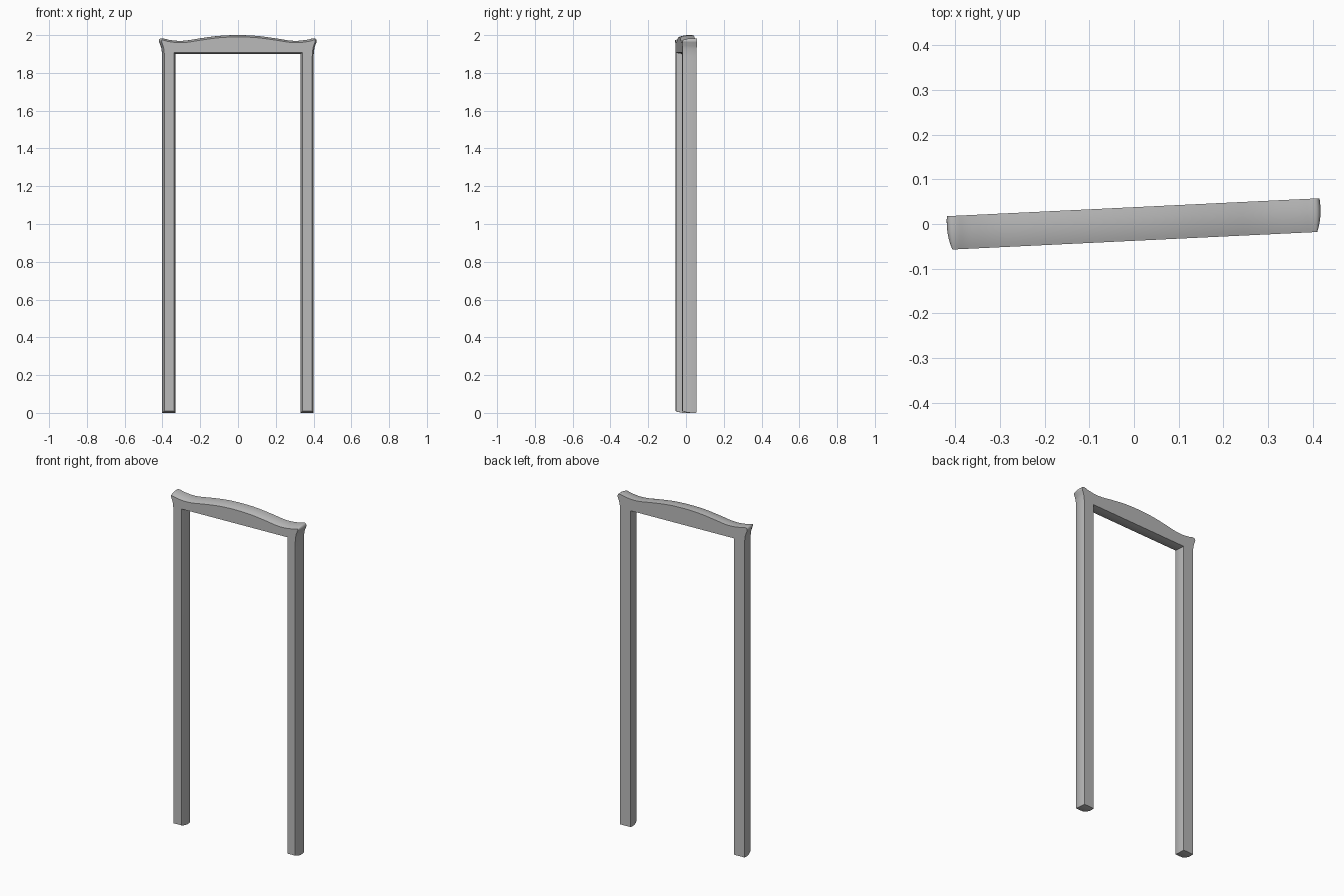
import bpy
import bmesh
from mathutils import Vector, Matrix

old = bpy.data.objects.get("Cube")
if old:
    bpy.data.objects.remove(old, do_unlink=True)

DEPTH = 0.075
TURN = 0.048
SLICES = 10


def material(name, colour):
    mat = bpy.data.materials.new(name)
    mat.use_nodes = True
    mat.diffuse_color = colour
    mat.node_tree.nodes["Principled BSDF"].inputs["Base Color"].default_value = colour
    return mat


def smooth_path(points, steps):
    """Catmull-Rom curve through the points."""
    pts = [Vector(p) for p in points]
    pts = [2 * pts[0] - pts[1]] + pts + [2 * pts[-1] - pts[-2]]
    out = []
    for a, b, c, d in zip(pts, pts[1:], pts[2:], pts[3:]):
        for i in range(steps):
            t = i / steps
            out.append(0.5 * (2 * b + (c - a) * t + (2 * a - 5 * b + 4 * c - d) * t ** 2
                              + (3 * b - a - 3 * c + d) * t ** 3))
    return out + [pts[-2]]


def offset(loop, amount):
    """Move a counter-clockwise outline outward with mitred corners."""
    out = []
    for i, p in enumerate(loop):
        d0 = (p - loop[i - 1]).normalized()
        d1 = (loop[(i + 1) % len(loop)] - p).normalized()
        n0, n1 = Vector((d0.y, -d0.x)), Vector((d1.y, -d1.x))
        out.append(p + (n0 + n1) * amount / (1 + n0.dot(n1)))
    return out


# Right half of the crest: leg shoulder, flared ear, dip, central arch
crest = [(0.4, 1.86), (0.401, 1.9), (0.405, 1.932), (0.412, 1.953), (0.417, 1.968),
         (0.412, 1.98), (0.398, 1.982), (0.37, 1.975), (0.32, 1.969), (0.27, 1.971),
         (0.2, 1.982), (0.1, 1.995)]
crest = crest + [(0, 1.999)] + [(-x, z) for x, z in reversed(crest)]

# Outline: crest, then down, around and between the two legs
inside = [(-0.4, 0.001), (-0.332, 0.001), (-0.332, 1.9),
          (0.332, 1.9), (0.332, 0.001), (0.4, 0.001)]
outline = smooth_path(crest, 5) + [Vector(p) for p in inside]

# Stack outlines through the depth to give the edges a gentle convex curve
bm = bmesh.new()
rings = []
for s in range(SLICES + 1):
    t = s / SLICES
    bulge = 0.001 - 0.0098 * (1 - t / 0.7) ** 2 if t < 0.7 else 0.001 - 0.001 * ((t - 0.7) / 0.3) ** 2
    rings.append([bm.verts.new((p.x, (t - 0.5) * DEPTH, p.y)) for p in offset(outline, bulge)])
for r0, r1 in zip(rings, rings[1:]):
    for i in range(len(r0)):
        bm.faces.new((r0[i - 1], r0[i], r1[i], r1[i - 1]))
caps = [bm.faces.new(rings[0]), bm.faces.new(rings[-1])]
bmesh.ops.recalc_face_normals(bm, faces=bm.faces[:])
bmesh.ops.triangulate(bm, faces=caps)
bmesh.ops.rotate(bm, verts=bm.verts[:], matrix=Matrix.Rotation(TURN, 3, "Z"))

mesh = bpy.data.meshes.new("door_frame")
bm.to_mesh(mesh)
bm.free()
frame = bpy.data.objects.new("door_frame", mesh)
bpy.context.collection.objects.link(frame)
mesh.materials.append(material("plain grey", (0.5, 0.5, 0.5, 1)))

bpy.ops.object.select_all(action="DESELECT")
frame.select_set(True)
bpy.context.view_layer.objects.active = frame
bpy.ops.object.shade_smooth_by_angle(angle=0.6)
